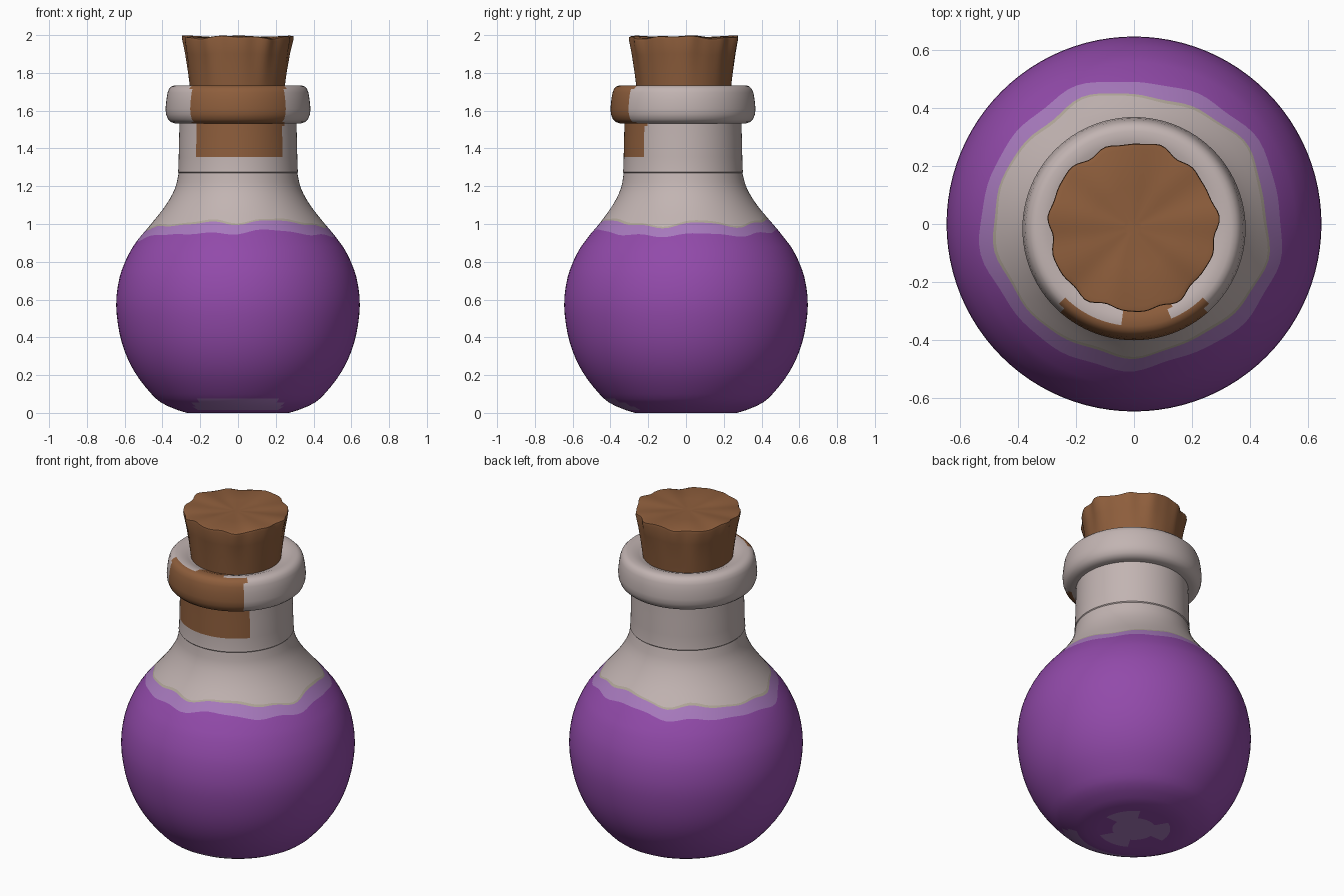
import bpy, bmesh, math
from math import sin, cos, pi, radians, degrees

if "Cube" in bpy.data.objects:
    bpy.data.objects.remove(bpy.data.objects["Cube"])

SEG = 96


def material(name, rgb):
    lin = [((c / 255 + 0.055) / 1.055) ** 2.4 for c in rgb]
    m = bpy.data.materials.new(name)
    m.diffuse_color = (*lin, 1)
    m.use_nodes = True
    m.node_tree.nodes["Principled BSDF"].inputs["Base Color"].default_value = m.diffuse_color
    return m


purple = material("potion purple", (146, 74, 170))
lilac = material("light purple", (168, 122, 190))
beige = material("beige edge", (178, 168, 154))
glass = material("pale grey glass", (194, 180, 178))
cork_mat = material("cork brown", (142, 94, 60))


def lathe(name, rings, mats, rule, angle=35, caps=True):
    """rings: functions angle -> (x, y, z); rule(ring, centre) -> material index."""
    bm = bmesh.new()
    grid = [[bm.verts.new(ring(2 * pi * i / SEG)) for i in range(SEG)] for ring in rings]
    for k in range(len(grid) - 1):
        a, b = grid[k], grid[k + 1]
        for i in range(SEG):
            j = (i + 1) % SEG
            f = bm.faces.new((a[i], a[j], b[j], b[i]))
            f.material_index = rule(k, f.calc_center_median())
    if caps:
        for k, row in ((-1, grid[0][::-1]), (len(grid), grid[-1])):
            f = bm.faces.new(row)
            f.material_index = rule(k, f.calc_center_median())
    me = bpy.data.meshes.new(name)
    bm.to_mesh(me)
    bm.free()
    for m in mats:
        me.materials.append(m)
    ob = bpy.data.objects.new(name, me)
    bpy.context.collection.objects.link(ob)
    bpy.ops.object.select_all(action='DESELECT')
    ob.select_set(True)
    bpy.context.view_layer.objects.active = ob
    bpy.ops.object.shade_smooth_by_angle(angle=radians(angle))
    return ob


# Body outline as (height, radius)
BODY = [(0.0, 0.27), (0.015, 0.32), (0.05, 0.40), (0.1, 0.458), (0.2, 0.537),
        (0.3, 0.59), (0.42, 0.627), (0.57, 0.645), (0.7, 0.631), (0.8, 0.598),
        (0.9, 0.543), (1.0, 0.46), (1.1, 0.382), (1.19, 0.333), (1.27, 0.314)]


def radius(z):
    """Smooth (cubic Hermite) radius along the body outline."""
    n = len(BODY)
    k = max(i for i in range(n - 1) if BODY[i][0] <= z + 1e-9)

    def slope(i):
        p, q = BODY[max(i - 1, 0)], BODY[min(i + 1, n - 1)]
        return (q[1] - p[1]) / (q[0] - p[0])
    (z0, r0), (z1, r1) = BODY[k], BODY[k + 1]
    h = z1 - z0
    t = (z - z0) / h
    return ((2*t**3 - 3*t*t + 1) * r0 + (t**3 - 2*t*t + t) * h * slope(k)
            + (3*t*t - 2*t**3) * r1 + (t**3 - t*t) * h * slope(k + 1))


def lean(z):
    """The neck sits slightly forward of the body."""
    return -0.016 * min(max((z - 1.0) / 0.27, 0), 1)


def ring(z, r):
    return lambda a: (r * cos(a), r * sin(a) + lean(z), z)


def liquid_line(a):
    return (0.945 + 0.008 * cos(a) - 0.014 * cos(2 * a) + 0.008 * sin(5 * a + 1)
            + 0.006 * sin(9 * a) + 0.004 * sin(14 * a + 2))


def wavy(offset, wobble=0.0):
    def f(a):
        z = liquid_line(a) + offset + wobble * sin(6 * a + 0.5)
        r = radius(z)
        return (r * cos(a), r * sin(a) + lean(z), z)
    return f


# Bottle body with wavy liquid edge
lower = [0, 0.015, 0.035, 0.055, 0.075, 0.1, 0.14, 0.18, 0.22, 0.27, 0.32, 0.37, 0.42, 0.47,
         0.52, 0.57, 0.62, 0.67, 0.72, 0.76, 0.8, 0.84, 0.88]
upper = [1.04, 1.07, 1.1, 1.13, 1.16, 1.19, 1.22, 1.25, 1.27]
base_rings = [ring(0, r) for r in (0.05, 0.12, 0.2)]
rings = (base_rings + [ring(z, radius(z)) for z in lower]
         + [wavy(0), wavy(0.052, 0.006), wavy(0.062, 0.008)]
         + [ring(z, radius(z)) for z in upper])
EDGE = len(base_rings) + len(lower)


def body_colour(k, c):
    a = math.atan2(c.y, c.x)
    if k >= EDGE:
        return min(k - EDGE + 1, 3)
    if c.z < 0.002 and math.hypot(c.x, c.y) < 0.16 + 0.06 * sin(3 * a):
        return 1                                   # pale patch underneath
    if 0.015 < c.z < 0.075 and c.y < 0 and abs(c.x) < 0.25 - 1.2 * abs(c.z - 0.04):
        return 1                                   # pale patch at front foot
    return 0


lathe("bottle_body", rings, [purple, lilac, beige, glass], body_colour, 50)

# Neck with cork-coloured front patch
neck = [(1.268, 0.312), (1.275, 0.318), (1.29, 0.316), (1.355, 0.314), (1.45, 0.312),
        (1.52, 0.31), (1.56, 0.31)]


def neck_colour(k, c):
    return 1 if c.y < 0 and c.z > 1.355 and -0.215 < c.x < 0.24 else 0


lathe("bottle_neck", [ring(z, r) for z, r in neck], [glass, cork_mat], neck_colour, 40)

# Rounded lip with cork-coloured front patch
lip = [(1.532, 0.30), (1.533, 0.335), (1.54, 0.355), (1.555, 0.371), (1.58, 0.381),
       (1.61, 0.384), (1.66, 0.379), (1.695, 0.373), (1.715, 0.365), (1.728, 0.352),
       (1.734, 0.335), (1.733, 0.30), (1.722, 0.27), (1.71, 0.24)]


def lip_colour(k, c):
    if c.y > 0 or not -0.245 < c.x < 0.245:
        return 0
    if k >= 10:                                    # top of the lip
        return 1 if -0.04 < c.x < 0.13 else 0
    return 1 if k >= 1 else 0


lathe("bottle_lip", [ring(z, r) for z, r in lip], [glass, cork_mat], lip_colour, 50)


# Tapered cork with an uneven top edge
def cork_ring(z, r, w):
    def f(a):
        k = r + w * (0.006 * sin(11 * a) + 0.004 * sin(5 * a + 1) + 0.003 * sin(17 * a))
        dz = w * (0.006 * sin(4 * a + 2) + 0.004 * sin(9 * a))
        return (k * cos(a) - 0.004, k * sin(a) - 0.012, z + dz)
    return f


cork = [(1.60, 0.235, 0), (1.72, 0.25, 0.1), (1.80, 0.26, 0.2), (1.90, 0.275, 0.5),
        (1.975, 0.289, 1), (1.988, 0.287, 1), (1.992, 0.27, 0.7), (1.988, 0.14, 0.3),
        (1.986, 0.03, 0)]
lathe("cork", [cork_ring(*p) for p in cork], [cork_mat], lambda k, c: 0, 35)
